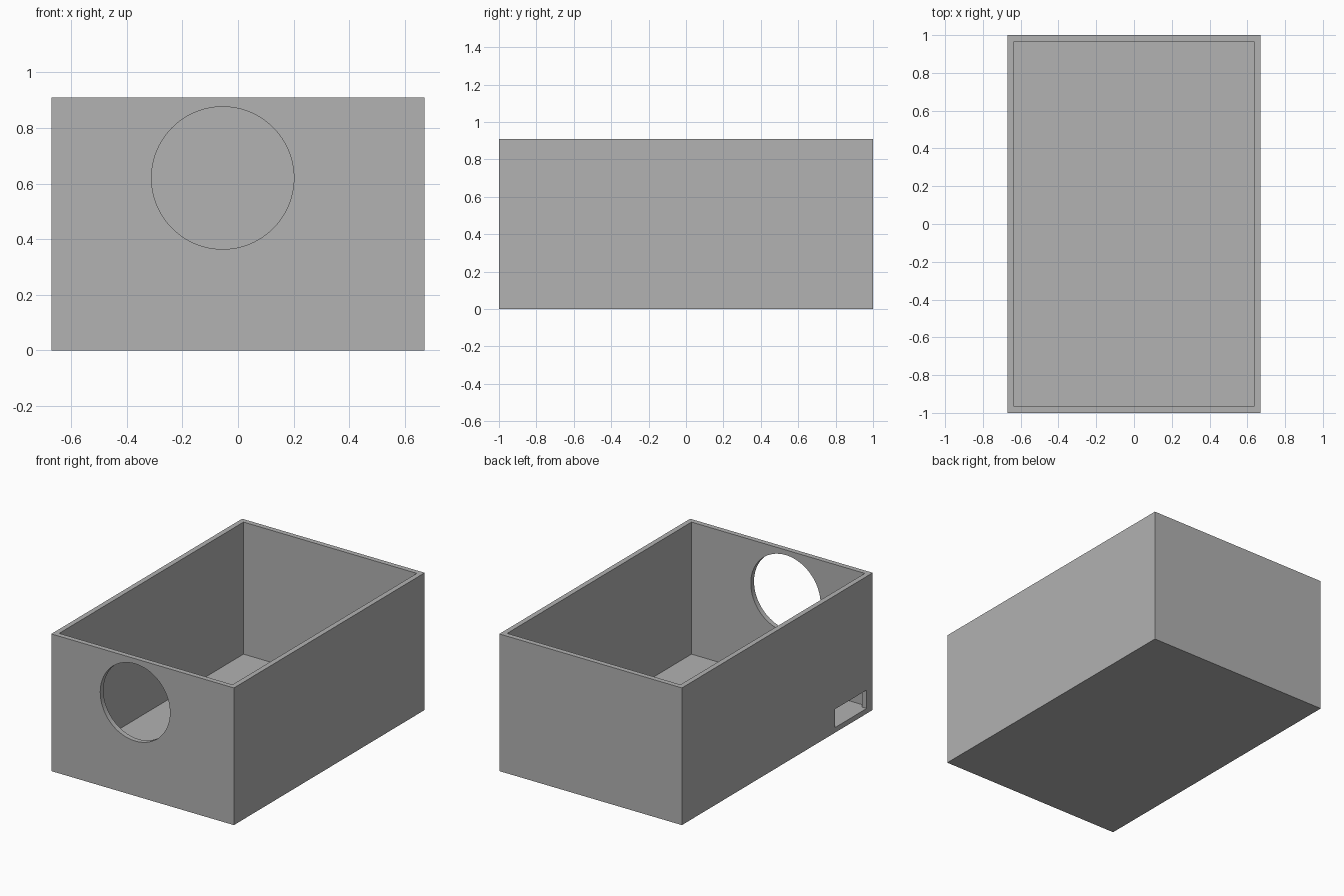
import bpy, math

if "Cube" in bpy.data.objects:
    bpy.data.objects.remove(bpy.data.objects["Cube"])

W, D, H, T = 0.67, 1.0, 0.91, 0.034   # half width, half depth, height, wall thickness

grey = bpy.data.materials.new("plain grey")
grey.diffuse_color = (0.445, 0.445, 0.445, 1)
grey.use_nodes = True
grey.node_tree.nodes["Principled BSDF"].inputs["Base Color"].default_value = grey.diffuse_color


def block(name, lo, hi):
    """Axis-aligned box between two corners."""
    mid = [(a + b) / 2 for a, b in zip(lo, hi)]
    bpy.ops.mesh.primitive_cube_add(size=1, location=mid)
    ob = bpy.context.object
    ob.name = name
    ob.scale = [b - a for a, b in zip(lo, hi)]
    bpy.ops.object.transform_apply(location=True, rotation=False, scale=True)
    ob.data.materials.append(grey)
    return ob


def cut(target, cutter):
    """Subtract the cutter and remove it."""
    mod = target.modifiers.new("cut", 'BOOLEAN')
    mod.operation, mod.solver, mod.object = 'DIFFERENCE', 'EXACT', cutter
    bpy.context.view_layer.objects.active = target
    bpy.ops.object.modifier_apply(modifier=mod.name)
    bpy.data.objects.remove(cutter)


# open-topped box
box = block("open_box", (-W, -D, 0), (W, D, H))
cut(box, block("cavity_cutter", (-W + T, -D + T, T), (W - T, D - T, H + 0.2)))

# round opening in the front wall
bpy.ops.mesh.primitive_cylinder_add(vertices=96, radius=0.256, depth=0.2,
                                    location=(-0.055, -D, 0.62),
                                    rotation=(math.pi / 2, 0, 0))
hole = bpy.context.object
hole.name = "round_hole_cutter"
hole.data.materials.append(grey)
cut(box, hole)

# slot low in the left wall, level with the inner floor
cut(box, block("slot_cutter", (-W - 0.1, -0.937, T), (-W + T + 0.05, -0.605, 0.156)))

# smooth hole rim, sharp box edges
bpy.ops.object.select_all(action='DESELECT')
box.select_set(True)
bpy.context.view_layer.objects.active = box
bpy.ops.object.shade_smooth_by_angle(angle=math.radians(30))
